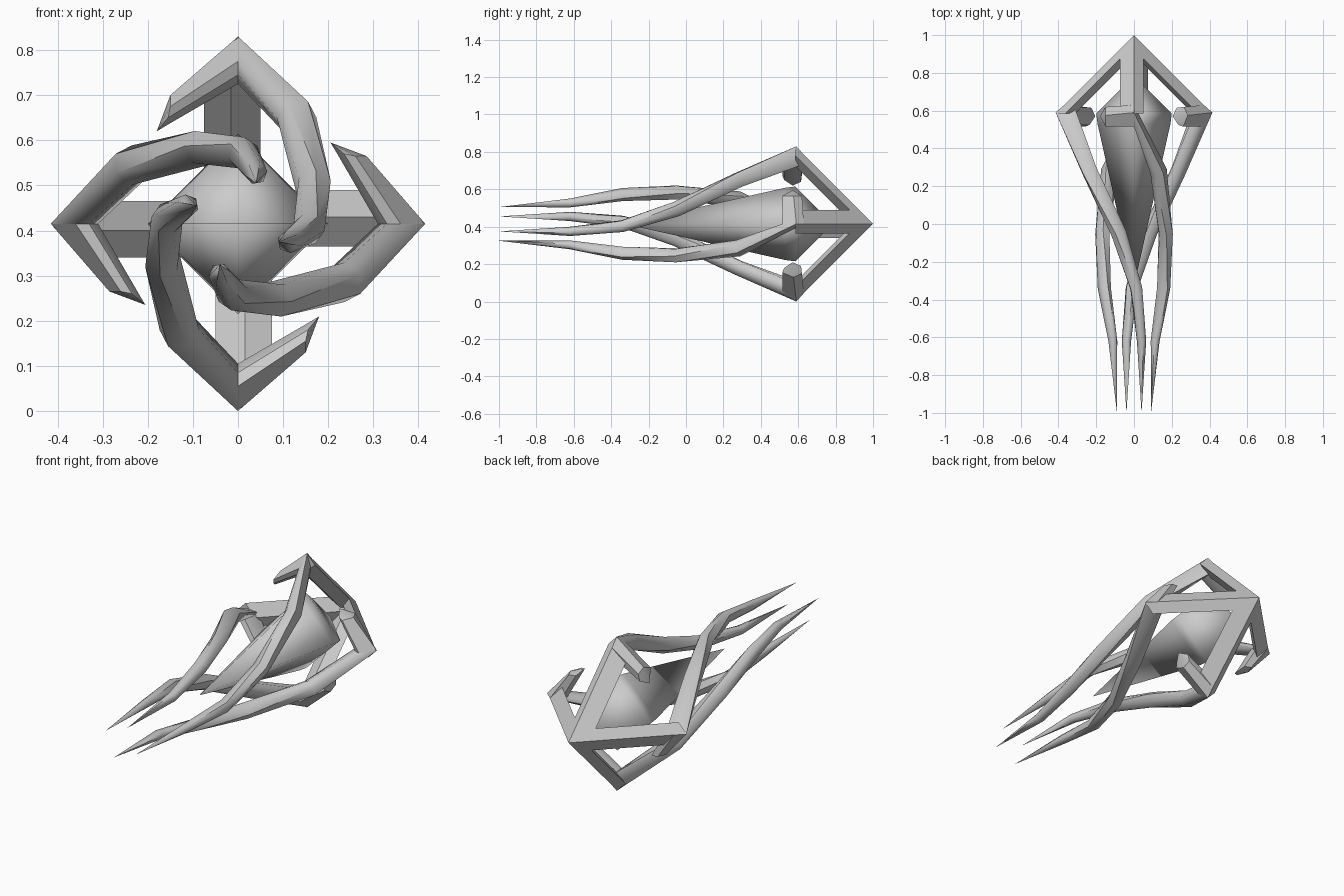
import bpy, bmesh, math
from mathutils import Vector, Matrix

if "Cube" in bpy.data.objects:
    bpy.data.objects.remove(bpy.data.objects["Cube"])

CZ = 0.415  # height of the long axis


def loft(name, rings, turn=0, angle=35):
    """Skin equal-sized rings; a ring of one point closes to a tip."""
    bm = bmesh.new()
    rot = Matrix.Translation((0, 0, CZ)) @ Matrix.Rotation(turn, 4, 'Y')
    vs = [[bm.verts.new(rot @ Vector(p)) for p in r] for r in rings]
    for a, b in zip(vs, vs[1:]):
        n = max(len(a), len(b))
        for i in range(n):
            j = (i + 1) % n
            if len(a) == 1:
                bm.faces.new((a[0], b[i], b[j]))
            elif len(b) == 1:
                bm.faces.new((a[i], a[j], b[0]))
            else:
                bm.faces.new((a[i], a[j], b[j], b[i]))
    for end in (vs[0], vs[-1]):
        if len(end) > 2:
            bm.faces.new(end)
    bmesh.ops.recalc_face_normals(bm, faces=bm.faces)
    me = bpy.data.meshes.new(name)
    bm.to_mesh(me)
    bm.free()
    ob = bpy.data.objects.new(name, me)
    bpy.context.collection.objects.link(ob)
    bpy.ops.object.select_all(action='DESELECT')
    ob.select_set(True)
    bpy.context.view_layer.objects.active = ob
    if angle:
        bpy.ops.object.shade_smooth_by_angle(angle=math.radians(angle))
    return ob


# shared corner section in the x = 0 plane: (y, radius)
corner = [(.59, .415), (.515, .36), (.525, .33), (.565, .31), (.62, .315), (.63, .37)]
ring0 = [(0, y, r) for y, r in corner]

# beam: section as (sideways offset, depth below the ridge)
sect = [(0, 0), (.05, .05), (-.015, .105), (-.075, .075)]
beam = [[(t, 1 - d, 0) for t, d in sect],
        [(t, .585, .415 - d) for t, d in sect]]

# hook: wide wedge ending in a point
hook = [ring0,
        [(-.15, .575, .285), (-.15, .515, .26), (-.155, .525, .235),
         (-.155, .565, .22), (-.155, .615, .225), (-.15, .62, .265)],
        [(-.18, .57, .205)]]

# tentacle: tapering spiral tube, path points and radii
path = [Vector(p) for p in [(0, .57, .365), (.13, .28, .235), (.168, -.05, .08),
                            (.157, -.34, -.012), (.112, -.62, -.04), (.09, -1, -.04)]]
radii = [0, .045, .041, .035, .025]
tentacle = [ring0]
for i in range(1, 5):
    t = (path[i + 1] - path[i - 1]).normalized()
    out = Vector((path[i].x, 0, path[i].z))
    e1 = (out - t * out.dot(t)).normalized()
    e2 = t.cross(e1)
    tentacle.append([path[i] + radii[i] * (math.cos(k * math.pi / 3) * e1 +
                                           math.sin(k * math.pi / 3) * e2) for k in range(6)])
tentacle.append([path[5]])

# four identical quarters around the long axis
for q in range(4):
    turn = q * math.pi / 2
    loft(f"head_beam_{q}", beam, turn, 0)
    loft(f"hook_{q}", hook, turn)
    loft(f"tentacle_{q}", tentacle, turn, 60)

# core: long four-sided double point with soft shading


def square(y, r):
    return [(r, y, 0), (0, y, r), (-r, y, 0), (0, y, -r)]


loft("core", [[(0, -.33, 0)], square(.53, .193), square(.585, .2), [(0, .785, 0)]], 0, 180)
